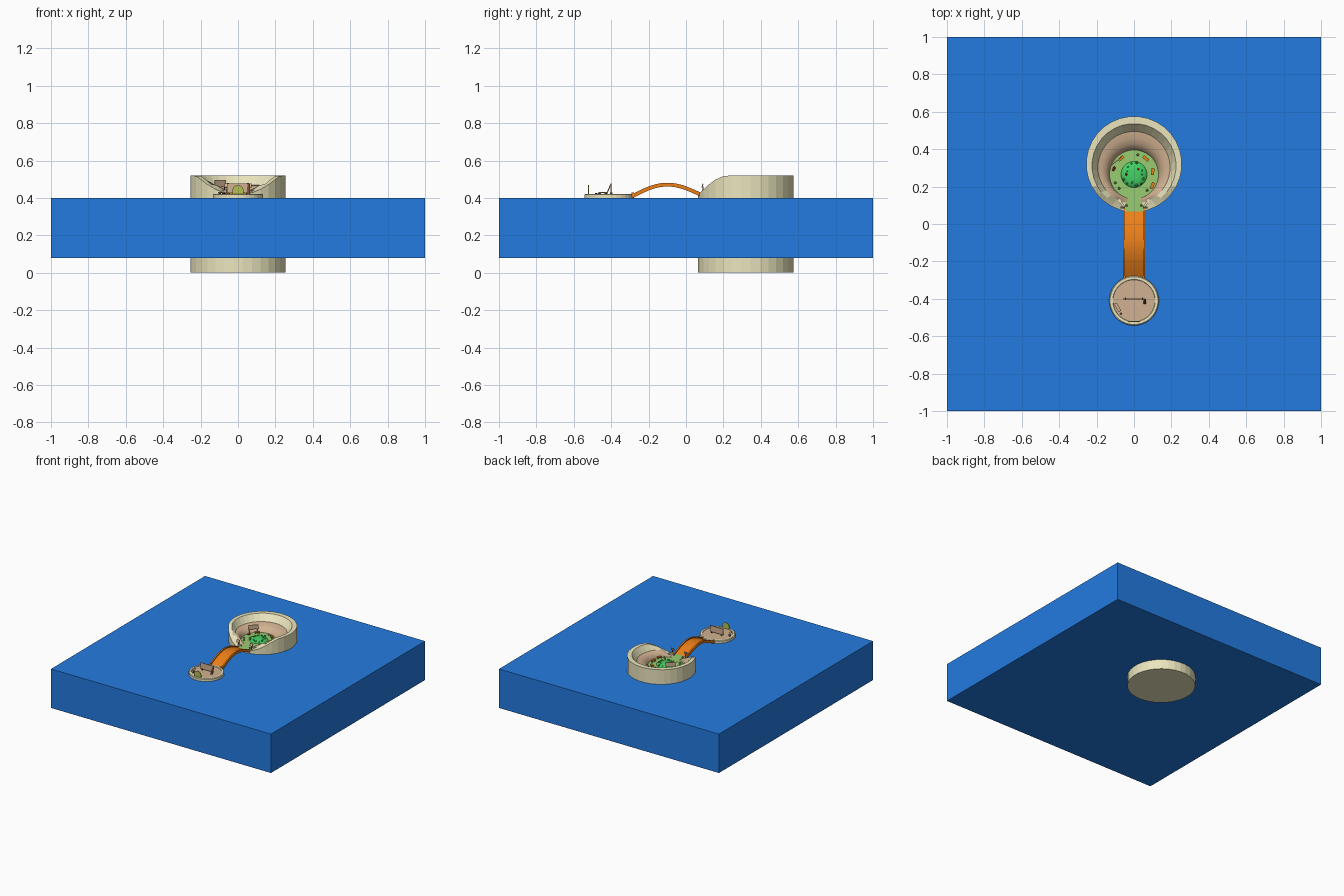
import bpy, bmesh, math, random
from math import sin, cos, pi
from mathutils import Matrix, Vector

if "Cube" in bpy.data.objects:
    bpy.data.objects.remove(bpy.data.objects["Cube"])

random.seed(4)


def material(name, r, g, b):
    m = bpy.data.materials.new(name)
    m.diffuse_color = [(c / 255) ** 2.2 for c in (r, g, b)] + [1]
    m.use_nodes = True
    m.node_tree.nodes["Principled BSDF"].inputs["Base Color"].default_value = m.diffuse_color
    return m


WATER = material("water", 40, 122, 224)
CREAM = material("cream", 235, 229, 188)
SAND = material("sand", 208, 176, 144)
GRASS = material("grass", 150, 203, 112)
LEAF = material("leaf", 70, 210, 100)
ORANGE = material("orange", 236, 126, 30)
BROWN = material("brown", 110, 75, 55)
RED = material("red", 200, 50, 45)
OLIVE = material("olive", 178, 190, 80)
GREY = material("grey", 140, 150, 145)


def finish(name, bm, mat, smooth=0):
    me = bpy.data.meshes.new(name)
    bm.to_mesh(me)
    bm.free()
    ob = bpy.data.objects.new(name, me)
    bpy.context.collection.objects.link(ob)
    me.materials.append(mat)
    if smooth:
        bpy.ops.object.select_all(action='DESELECT')
        bpy.context.view_layer.objects.active = ob
        ob.select_set(True)
        bpy.ops.object.shade_smooth_by_angle(angle=math.radians(smooth))
    return ob


def box(name, loc, size, mat, turn=0, tilt=0):
    bm = bmesh.new()
    bmesh.ops.create_cube(bm, size=1)
    bm.transform(Matrix.Translation(loc) @ Matrix.Rotation(turn, 4, 'Z')
                 @ Matrix.Rotation(tilt, 4, 'X') @ Matrix.Diagonal((*size, 1)))
    return finish(name, bm, mat)


def loft(name, rings, mat, bottom=False, top=False, smooth=0):
    """Skin a list of closed point loops, ordered from outside/below inward/up."""
    bm = bmesh.new()
    loops = [[bm.verts.new(p) for p in ring] for ring in rings]
    n = len(loops[0])
    for a, b in zip(loops, loops[1:]):
        for i in range(n):
            j = (i + 1) % n
            bm.faces.new((a[i], a[j], b[j], b[i]))
    if bottom:
        bm.faces.new(loops[0][::-1])
    if top:
        bm.faces.new(loops[-1])
    return finish(name, bm, mat, smooth)


def rim(theta):
    """Tower rim height, swooping down to the front opening."""
    t = min(1, max(0, (0.32 + 0.256 * sin(theta) - 0.07) / 0.155))
    return 0.422 + 0.098 * sin(t * pi / 2)


def ring(r, cy, level, swoop=False, n=32):
    return [(r * cos(a), cy + r * sin(a), min(level, rim(a)) if swoop else level)
            for a in (2 * pi * (i + 0.5) / n for i in range(n))]


def prism(name, outline, z0, z1, mat):
    return loft(name, [[(x, y, z) for x, y in outline] for z in (z0, z1)], mat, True, True)


# Water slab
box("water_block", (0, 0, 0.24), (2, 2, 0.32), WATER)

# Round tower with swooping rim, inner wall and sunken bowl
loft("tower_shell", [ring(0.256, 0.32, 0), ring(0.256, 0.32, 0.52, True),
                     ring(0.225, 0.312, 0.52, True), ring(0.193, 0.302, 0.47, True)],
     CREAM, bottom=True)
loft("bowl_slope", [ring(r, cy, z, True) for r, cy, z in
                    ((0.193, 0.302, 0.47), (0.170, 0.29, 0.466), (0.150, 0.278, 0.455),
                     (0.136, 0.268, 0.436), (0.130, 0.265, 0.418))], SAND, top=True, smooth=60)

# Lawn with path out to the bridge
loft("lawn", [ring(0.131, 0.265, z) for z in (0.418, 0.424)], GRASS, top=True)
prism("lawn_path", [(-0.055, 0.063), (0.055, 0.063), (0.05, 0.11), (0.09, 0.18),
                    (-0.09, 0.18), (-0.05, 0.11)], 0.415, 0.425, GRASS)

# Planted mound in the middle of the lawn
loft("mound", [ring(r, 0.265, z, n=24) for r, z in
               ((0.07, 0.424), (0.066, 0.43), (0.045, 0.437), (0.02, 0.44))],
     LEAF, top=True, smooth=50)


def shrub(i, x, y, z, r, mat):
    bm = bmesh.new()
    bmesh.ops.create_icosphere(bm, subdivisions=1, radius=r)
    bm.transform(Matrix.Translation((x, y, z)))
    finish(f"shrub_{i}", bm, mat)


for i in range(14):
    a = 2 * pi * i / 14
    r = random.uniform(0.035, 0.068)
    shrub(i, r * cos(a), 0.265 + r * sin(a), 0.437, random.uniform(0.005, 0.009),
          RED if i % 5 == 2 else LEAF)
for i, (x, y) in enumerate([(-0.1, 0.22), (-0.08, 0.19), (0.07, 0.18), (-0.11, 0.29),
                            (-0.105, 0.3), (0.02, 0.37), (0.04, 0.1), (-0.04, 0.1)]):
    shrub(20 + i, x, y, 0.43, 0.008, RED if i in (3, 4) else GRASS)

# Benches around the lawn
for i, (x, y, turn) in enumerate([(0.063, 0.35, -0.7), (0.1, 0.28, 1.45),
                                  (0.098, 0.205, 1.2), (-0.07, 0.35, 0.75)]):
    box(f"bench_seat_{i}", (x, y, 0.436), (0.036, 0.016, 0.005), ORANGE, turn)
    for s in (-1, 1):
        box(f"bench_leg_{i}_{s}", (x + s * 0.013 * cos(turn), y + s * 0.013 * sin(turn), 0.429),
            (0.004, 0.013, 0.01), BROWN, turn)

# Board on two posts at the back left of the lawn
TURN = math.radians(40)
box("lawn_board", (-0.095, 0.335, 0.477), (0.075, 0.005, 0.035), SAND, TURN)
for s in (-1, 1):
    box(f"lawn_board_post_{s}", (-0.095 + s * 0.03 * cos(TURN), 0.335 + s * 0.03 * sin(TURN), 0.443),
        (0.005, 0.005, 0.045), BROWN, TURN)

# Small signs and low wedges flanking the opening
for s in (-1, 1):
    box(f"gate_post_{s}", (s * 0.06, 0.09, 0.44), (0.005, 0.005, 0.04), BROWN)
    box(f"gate_sign_{s}", (s * 0.06, 0.088, 0.466), (0.026, 0.005, 0.02), SAND, 0, -0.3)
    box(f"gate_wing_{s}", (s * 0.07, 0.115, 0.432), (0.012, 0.06, 0.02), CREAM, s * -0.6)

# Front platform: cream rim with a recessed sandy floor
loft("platform", [ring(r, -0.41, z) for r, z in
                  ((0.133, 0.385), (0.133, 0.418), (0.128, 0.422), (0.114, 0.422), (0.112, 0.418))],
     CREAM, bottom=True)
loft("platform_floor", [ring(0.113, -0.41, z) for z in (0.41, 0.418)], SAND, top=True)

# Arched bridge: a channel section swept along an arc
sections = []
for k in range(17):
    t = k / 16
    y = -0.29 + 0.365 * t
    z = 0.407 + 0.012 * t + 0.058 * sin(pi * t)
    lean = math.atan2(0.012 + 0.058 * pi * cos(pi * t), 0.365)
    shape = [(-0.058, -0.01), (-0.058, 0.01), (-0.047, 0.01), (-0.047, 0.002),
             (0.047, 0.002), (0.047, 0.01), (0.058, 0.01), (0.058, -0.01)]
    sections.append([(x, y - h * sin(lean), z + h * cos(lean)) for x, h in shape[::-1]])
bridge = loft("bridge", sections, ORANGE, True, True, smooth=40)
bm = bmesh.new()
bm.from_mesh(bridge.data)
bmesh.ops.recalc_face_normals(bm, faces=bm.faces)
bm.to_mesh(bridge.data)
bm.free()
for s in (-1, 1):
    box(f"bridge_post_{s}", (s * 0.05, -0.285, 0.418), (0.008, 0.014, 0.02), ORANGE)

# Large panel standing on the platform, with a leaning prop
box("platform_panel", (0, -0.4, 0.452), (0.115, 0.006, 0.05), SAND)
for s in (-1, 1):
    box(f"panel_foot_{s}", (s * 0.045, -0.4, 0.424), (0.006, 0.012, 0.012), BROWN)
box("leaning_prop", (0.057, -0.414, 0.445), (0.014, 0.005, 0.06), BROWN, 0, -0.4)

# Round-topped marker at the platform's front edge
outline = [(0.03, 0.418)] + [(0.03 * cos(a), 0.438 + 0.03 * sin(a))
                             for a in (pi * i / 10 for i in range(11))] + [(-0.03, 0.418)]
loft("round_marker", [[(x, y, z) for x, z in outline] for y in (-0.518, -0.524)],
     OLIVE, True, True)

# Bench and stools on the platform
box("platform_bench", (-0.088, -0.445, 0.428), (0.045, 0.016, 0.006), SAND, -1.05)
for i, (x, y) in enumerate([(-0.098, -0.428), (-0.078, -0.462), (-0.07, -0.48)]):
    box(f"platform_stool_{i}", (x, y, 0.422), (0.011, 0.011, 0.01), BROWN, -1.05)
